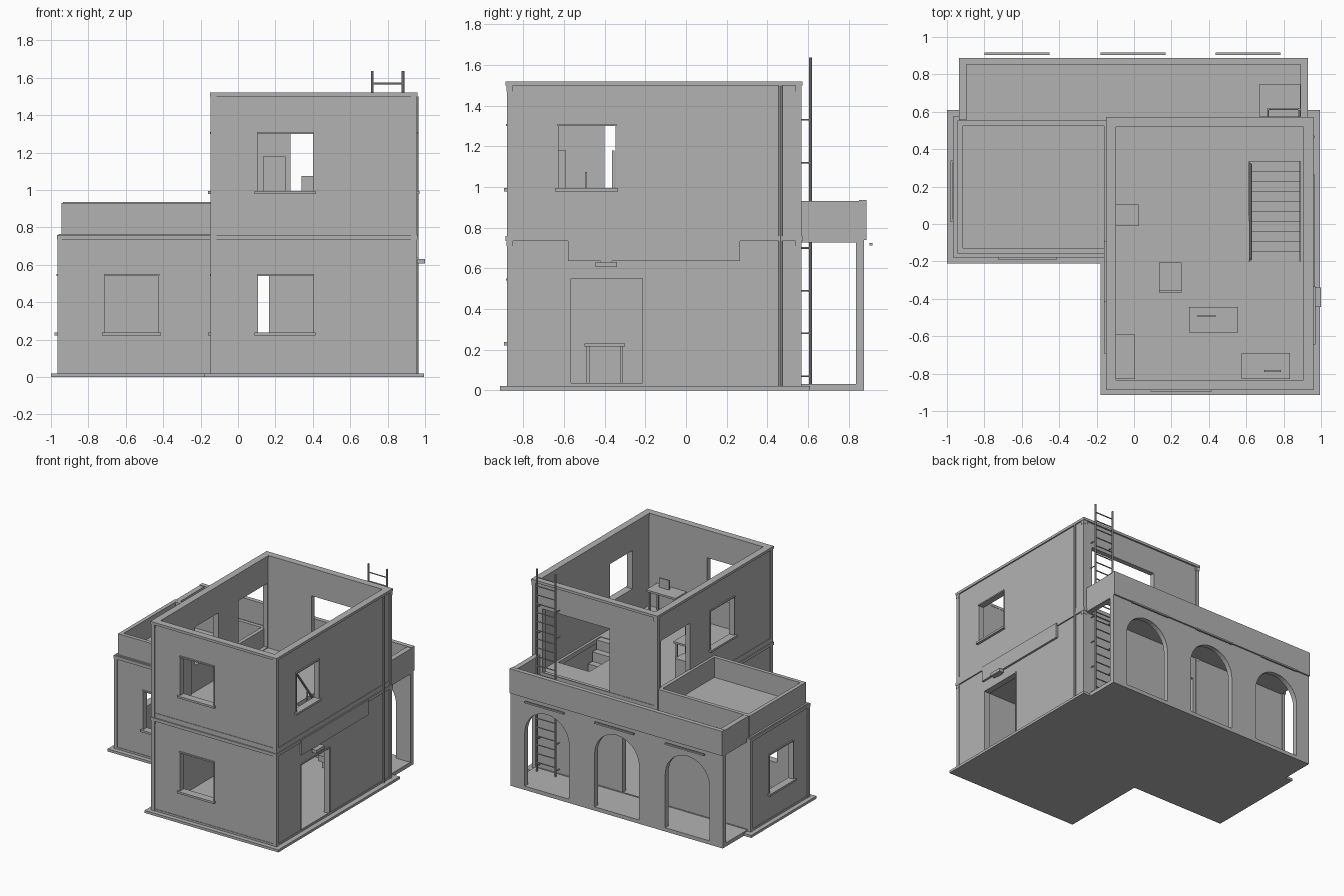
import bpy, bmesh, math
from mathutils import Vector

if "Cube" in bpy.data.objects:
    bpy.data.objects.remove(bpy.data.objects["Cube"])

plaster = bpy.data.materials.new("grey_plaster")
plaster.diffuse_color = (0.45, 0.45, 0.45, 1)
plaster.use_nodes = True
plaster.node_tree.nodes["Principled BSDF"].inputs["Base Color"].default_value = plaster.diffuse_color


def finish(name, bm):
    bmesh.ops.recalc_face_normals(bm, faces=bm.faces)
    me = bpy.data.meshes.new(name)
    bm.to_mesh(me)
    bm.free()
    me.materials.append(plaster)
    ob = bpy.data.objects.new(name, me)
    bpy.context.collection.objects.link(ob)
    return ob


def add_box(bm, x0, x1, y0, y1, z0, z1):
    vs = bmesh.ops.create_cube(bm, size=1)["verts"]
    for v in vs:
        v.co = Vector((x1 if v.co.x > 0 else x0, y1 if v.co.y > 0 else y0, z1 if v.co.z > 0 else z0))


def boxes(name, *dims):
    bm = bmesh.new()
    for d in dims:
        add_box(bm, *d)
    return finish(name, bm)


def rod(name, a, b, r, sides=8):
    a, b = Vector(a), Vector(b)
    bm = bmesh.new()
    bmesh.ops.create_cone(bm, cap_ends=True, segments=sides, radius1=r, radius2=r, depth=(b - a).length)
    bm.transform((b - a).to_track_quat('Z', 'Y').to_matrix().to_4x4())
    bmesh.ops.translate(bm, verts=bm.verts, vec=(a + b) / 2)
    return finish(name, bm)


def ring(name, x0, x1, y0, y1, z0, z1, t):
    """Rectangular frame of thickness t, seen in plan."""
    bm = bmesh.new()
    o = [(x0, y0), (x1, y0), (x1, y1), (x0, y1)]
    i = [(x0 + t, y0 + t), (x1 - t, y0 + t), (x1 - t, y1 - t), (x0 + t, y1 - t)]
    rows = [[bm.verts.new((*p, z)) for p in loop] for loop, z in ((o, z0), (o, z1), (i, z1), (i, z0))]
    for k in range(4):
        for j in range(4):
            r, s = rows[k], rows[(k + 1) % 4]
            bm.faces.new((r[j], r[(j + 1) % 4], s[(j + 1) % 4], s[j]))
    return finish(name, bm)


def cut(ob, *cutters):
    for c in cutters:
        c.hide_render = True
        m = ob.modifiers.new("opening", 'BOOLEAN')
        m.operation, m.solver, m.object = 'DIFFERENCE', 'EXACT', c
    bpy.context.view_layer.update()
    me = bpy.data.meshes.new_from_object(ob.evaluated_get(bpy.context.evaluated_depsgraph_get()))
    ob.modifiers.clear()
    ob.data = me
    for c in cutters:
        bpy.data.objects.remove(c)


def hole(*d):
    return boxes("cutter", d)


def trim(name, axis, face, out, a0, a1, z0, z1):
    """Sill, lintel and side strips around a window on a wall face."""
    def part(a, b, za, zb, depth):
        f = sorted((face - out * 0.005, face + out * depth))
        return (a, b, *f, za, zb) if axis == 'y' else (*f, a, b, za, zb)
    boxes(name, part(a0 - .018, a1 + .014, z0 - .016, z0, .02),
          part(a0 - .006, a1 + .006, z1, z1 + .01, .01),
          part(a0 - .008, a0, z0, z1, .006), part(a1, a1 + .008, z0, z1, .006))


# L-shaped base, arcade floor and room floors
boxes("base", (-.18, .995, -.915, .61, 0, .02), (-1, -.18, -.21, .61, 0, .02))
boxes("arcade_floor", (-.936, .93, .55, .87, 0, .03))
boxes("room_floors", (-.11, .91, -.84, .53, .01, .03), (-.93, -.13, -.14, .53, .01, .03))

# ground floor walls
W0, W1 = .237, .54
main = ring("main_ground_walls", -.14, .95, -.875, .563, .01, .765, .045)
cut(main, hole(.107, .40, -1, -.8, W0, W1), hole(.85, 1, -.565, -.215, .03, .55),
    hole(-.093, .165, .45, .6, .03, .55))
wing = ring("wing_walls", -.96, -.135, -.17, .563, .01, .765, .04)
cut(wing, hole(-.71, -.427, -.3, -.1, W0, W1), hole(-1, -.9, .03, .325, W0, W1))

# upper floor walls with windows, terrace door and rear opening
upper = ring("upper_walls", -.14, .95, -.875, .56, .76, 1.5, .04)
U0, U1 = .995, 1.30
cut(upper, hole(.107, .40, -1, -.8, U0, U1), hole(.85, 1, -.627, -.348, U0, U1),
    hole(-.2, -.05, -.40, -.105, U0, U1), hole(-.2, -.05, .15, .515, .79, 1.30),
    hole(.28, .87, .45, .6, .79, 1.30))

# upper floor slab with stair opening, and wing roof
floor = boxes("upper_floor", (-.12, .93, -.855, .545, .75, .785))
cut(floor, hole(.615, .89, -.2, .335, .7, .85))
boxes("wing_roof", (-.94, -.12, -.15, .55, .735, .77))

# cornices, parapet and skirting bands
ring("main_cornice", -.15, .96, -.888, .573, .735, .76, .03)
ring("wing_cornice", -.968, -.13, -.18, .575, .735, .76, .03)
ring("top_cornice", -.15, .96, -.888, .573, 1.5, 1.52, .055)
ring("wing_parapet", -.945, -.13, -.157, .553, .76, .93, .03)
ring("upper_band", -.144, .954, -.879, .564, .76, .797, .01)
ring("main_skirting", -.144, .954, -.879, .567, .01, .035, .008)
ring("wing_skirting", -.964, -.13, -.174, .567, .01, .035, .008)

# corner strips
for z0, z1 in ((.02, .74), (.76, 1.5)):
    for x in (-.146, .926):
        for y in (-.881, .54):
            boxes("corner_strip", (x, x + .03, y, y + .027, z0, z1),
                  (x - .002, x + .032, y - .002, y + .029, z1 - .03, z1))
for y in (-.176, .541):
    boxes("wing_corner_strip", (-.966, -.94, y, y + .027, .02, .74))

# window trims
trim("front_window_trim", 'y', -.875, -1, .107, .40, W0, W1)
trim("upper_front_window_trim", 'y', -.875, -1, .107, .40, U0, U1)
trim("wing_front_window_trim", 'y', -.17, -1, -.71, -.427, W0, W1)
trim("wing_side_window_trim", 'x', -.96, -1, .03, .325, W0, W1)
trim("upper_right_window_trim", 'x', .95, 1, -.627, -.348, U0, U1)
trim("upper_left_window_trim", 'x', -.14, -1, -.40, -.105, U0, U1)
trim("ground_left_window_trim", 'x', -.14, -1, -.675, -.385, W0, W1)
boxes("entrance_frame", (.94, .956, -.573, -.565, .02, .56), (.94, .956, -.215, -.207, .02, .56),
      (.94, .956, -.573, -.207, .55, .56))

# arcade: rear wall with three round arches, open ends, roof with ladder hatch
arcade = boxes("arcade_wall", (-.936, .93, .835, .875, 0, .74))
arches = []
for cx in (-.625, -.005, .61):
    bm = bmesh.new()
    prof = [(cx - .195, .03), (cx + .195, .03)]
    prof += [(cx + .195 * math.cos(math.pi * k / 20), .455 + .195 * math.sin(math.pi * k / 20)) for k in range(21)]
    f = bm.faces.new([bm.verts.new((x, .8, z)) for x, z in prof])
    g = bmesh.ops.extrude_face_region(bm, geom=[f])["geom"]
    bmesh.ops.translate(bm, verts=[v for v in g if isinstance(v, bmesh.types.BMVert)], vec=(0, .12, 0))
    arches.append(finish("arch_cutter", bm))
    boxes("arch_bar", (cx - .173, cx + .173, .903, .917, .713, .725))
cut(arcade, *arches)
roof = boxes("arcade_roof", (-.93, .925, .55, .87, .728, .762))
cut(roof, hole(.67, .888, .575, .745, .7, .8))
boxes("arcade_parapet", (-.936, .93, .852, .887, .74, .935), (-.936, -.895, .555, .852, .73, .93),
      (.889, .93, .565, .852, .73, .93))

# ladder with wall brackets
for x in (.718, .882):
    rod("ladder_rail", (x, .613, .03), (x, .613, 1.637), .0075)
    for k in range(7):
        if k != 4:
            rod("ladder_bracket", (x, .555, .07 + .21 * k), (x, .613, .07 + .21 * k), .004, 6)
for k in range(22):
    rod("ladder_rung", (.718, .613, .10 + .07 * k), (.882, .613, .10 + .07 * k), .005, 6)

# downpipe, sign board and door lamp
rod("downpipe", (.957, .465, .02), (.957, .465, 1.5), .009)
boxes("sign_board", (.945, .966, -.58, .265, .637, .757))
boxes("door_lamp", (.95, .965, -.42, -.365, .61, .645), (.96, 1.0, -.445, -.34, .607, .632))

# stairs rising to the front, with handrail
N = 10
for k in range(N):
    y, z = .335 - .0535 * k, .03 + .075 * (k + 1)
    boxes("stair_step", (.617, .888, y - .0535, y, max(.03, z - .1), z))
rod("handrail", (.622, .32, .40), (.622, -.19, 1.08), .008)
for y, z in ((.32, .06), (.15, .33), (-.02, .56), (-.19, .78)):
    rod("handrail_post", (.622, y, z), (.622, y, .40 + (.32 - y) * 1.333), .006)


# furniture
def table(name, x0, x1, y0, y1, z0, h):
    legs = [(x, x + .015, y, y + .015, z0, z0 + h) for x in (x0 + .01, x1 - .025) for y in (y0 + .01, y1 - .025)]
    boxes(name, (x0, x1, y0, y1, z0 + h - .015, z0 + h), *legs)


table("desk", .295, .555, -.58, -.445, .785, .2)
boxes("desk_screen", (.34, .435, -.497, -.487, .985, 1.075))
table("corner_desk", .575, .835, -.83, -.69, .785, .2)
boxes("corner_desk_screen", (.695, .785, -.79, -.78, .985, 1.06))
table("chair", .135, .255, -.36, -.205, .785, .13)
boxes("chair_back", (.135, .255, -.365, -.352, .90, 1.18))
boxes("shelf", (-.1, .005, -.83, -.59, .785, 1.18))
boxes("side_cabinet", (-.1, .025, -.01, .105, .785, .96))
table("ground_table", .2, .42, -.5, -.3, .03, .2)
table("wing_table", -.65, -.42, .1, .3, .03, .2)
